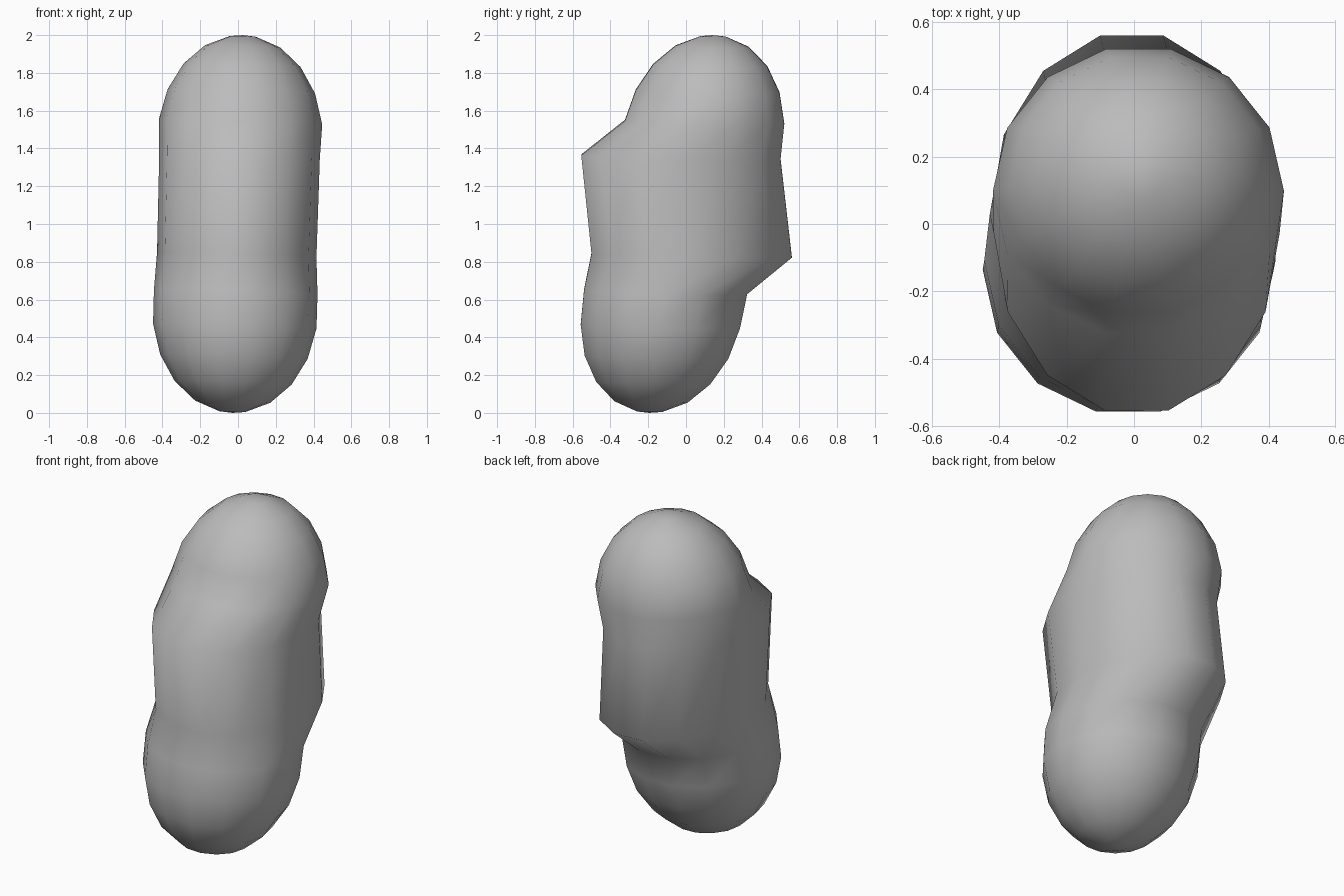
import bpy, bmesh, math

cube = bpy.data.objects.get("Cube")
if cube:
    bpy.data.objects.remove(cube, do_unlink=True)

SIDES = 14
RADIUS = 0.438
CAP_HEIGHT = 0.545

grey = bpy.data.materials.new("plain grey")
grey.use_nodes = True
grey.diffuse_color = (0.5, 0.5, 0.5, 1)
grey.node_tree.nodes["Principled BSDF"].inputs["Base Color"].default_value = (0.5, 0.5, 0.5, 1)

bm = bmesh.new()


def add_ring(y, z, rx, ry):
    """Slightly tilted oval ring on the leaning axis."""
    verts = []
    x = 0.028 * z - 0.03
    for i in range(SIDES):
        a = math.tau * i / SIDES
        dx, dy = rx * math.cos(a), ry * math.sin(a)
        verts.append(bm.verts.new((x + dx, y + dy, z - 0.03 * dx - 0.02 * dy)))
    return verts


def cap_rings(base_z, base_y, lean, sign):
    """Rounded end, from its widest ring to the pole."""
    rings = []
    for step in range(5):
        lat = math.radians(9 + 18 * step)
        z = base_z + sign * CAP_HEIGHT * math.sin(lat)
        y = base_y + lean * (z - base_z)
        r = RADIUS * math.cos(lat)
        rings.append(add_ring(y, z, r, r))
    return rings


# Rounded ends and the wider middle with its front and back ledges
bottom = cap_rings(0.545, -0.125, 0.125, -1)
top = cap_rings(1.455, 0.09, 0.1, 1)
middle = [add_ring(-0.108, 0.64, 0.433, 0.443),
          add_ring(0.03, 0.835, 0.422, 0.544),
          add_ring(-0.027, 1.355, 0.425, 0.541)]
rings = bottom[::-1] + middle + top

for low, high in zip(rings, rings[1:]):
    for i in range(SIDES):
        j = (i + 1) % SIDES
        bm.faces.new((low[i], low[j], high[j], high[i]))

# Poles
for ring, y, z in ((rings[0], -0.195, 0), (rings[-1], 0.14, 2)):
    pole = bm.verts.new((0.028 * z - 0.03, y, z))
    for i in range(SIDES):
        bm.faces.new((ring[i], ring[(i + 1) % SIDES], pole))

bmesh.ops.recalc_face_normals(bm, faces=bm.faces)
for face in bm.faces:
    face.smooth = True

mesh = bpy.data.meshes.new("body")
bm.to_mesh(mesh)
bm.free()
mesh.materials.append(grey)
body = bpy.data.objects.new("body", mesh)
bpy.context.collection.objects.link(body)
